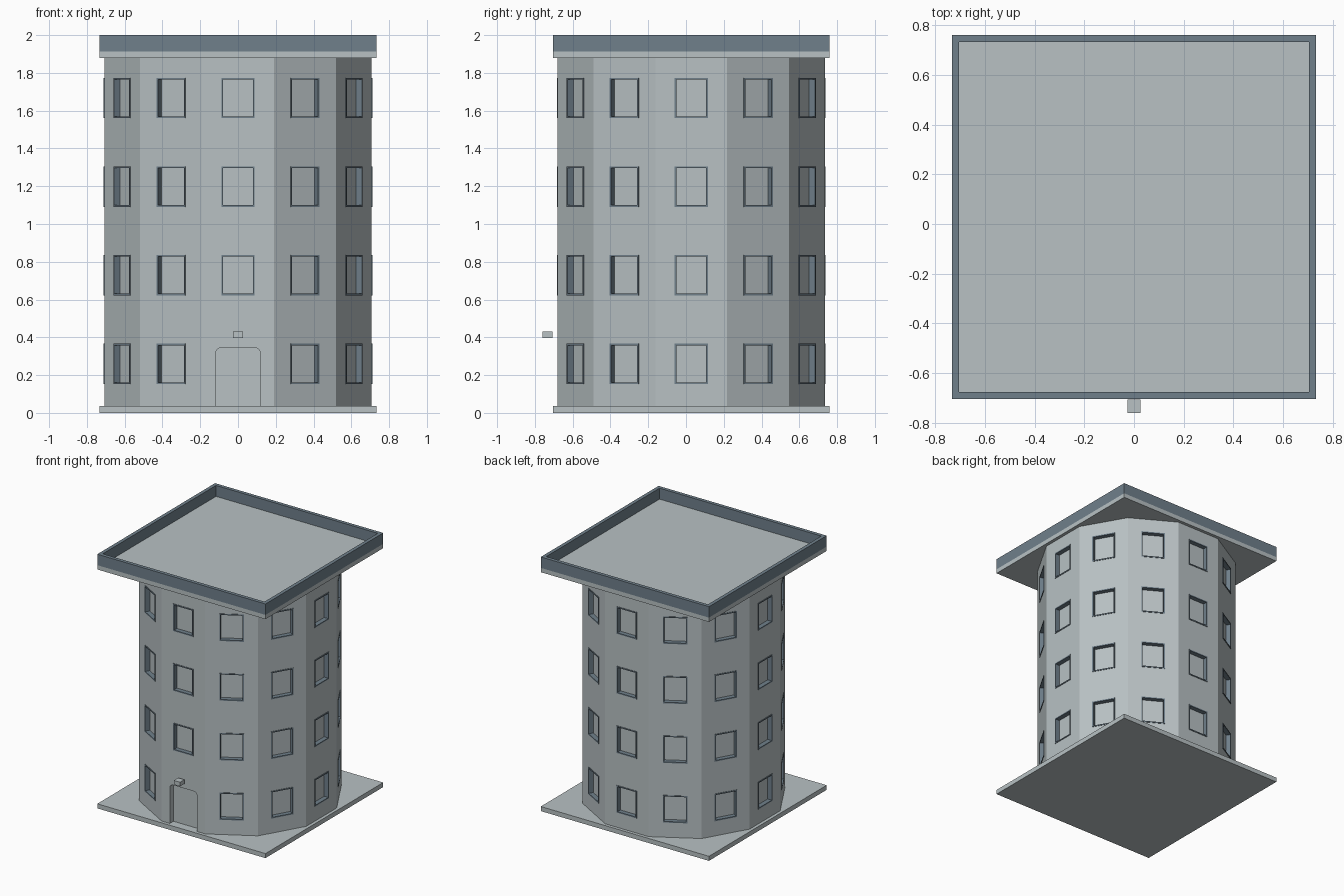
import bpy, bmesh, math
from mathutils import Matrix, Vector

if "Cube" in bpy.data.objects:
    bpy.data.objects.remove(bpy.data.objects["Cube"])

CY = 0.028            # tower axis in y (the lamp sticks out at the front)
HALF = 0.732          # half width of the square slabs
AP = 0.707            # distance from axis to each wall facet
SIDES = 12
FLOORS = [0.26 + 0.469 * i for i in range(4)]
WIN_W, WIN_H, RECESS = 0.176, 0.214, 0.032


def material(name, rgb):
    m = bpy.data.materials.new(name)
    m.diffuse_color = (*rgb, 1)
    m.use_nodes = True
    m.node_tree.nodes["Principled BSDF"].inputs["Base Color"].default_value = m.diffuse_color
    return m


stone = material("pale grey stone", (0.48, 0.535, 0.55))
slate = material("slate blue trim", (0.162, 0.216, 0.26))


def finish(name, bm, mat):
    bmesh.ops.recalc_face_normals(bm, faces=bm.faces)
    me = bpy.data.meshes.new(name)
    bm.to_mesh(me)
    bm.free()
    me.materials.append(mat)
    ob = bpy.data.objects.new(name, me)
    bpy.context.collection.objects.link(ob)
    return ob


def add_box(bm, lo, hi, mat=Matrix()):
    lo, hi = Vector(lo), Vector(hi)
    m = mat @ Matrix.Translation((lo + hi) / 2) @ Matrix.Diagonal((*(hi - lo), 1))
    bmesh.ops.create_cube(bm, size=1, matrix=m)


def add_prism(bm, pts, direction):
    """Extrude a flat outline along a direction."""
    face = bm.faces.new([bm.verts.new(p) for p in pts])
    ext = bmesh.ops.extrude_face_region(bm, geom=[face])
    moved = [v for v in ext["geom"] if isinstance(v, bmesh.types.BMVert)]
    bmesh.ops.translate(bm, verts=moved, vec=direction)


def add_ring(bm, outer, inner, depth):
    """Extrude a rectangular ring; outer and inner are matching corner loops."""
    loops = []
    for off in (Vector(), Vector(depth)):
        for loop in (outer, inner):
            loops.append([bm.verts.new(Vector(p) + off) for p in loop])
    o0, i0, o1, i1 = loops
    for a, b in ((o0, i0), (o1, i1), (o0, o1), (i0, i1)):
        for k in range(4):
            n = (k + 1) % 4
            bm.faces.new((a[k], a[n], b[n], b[k]))


def slab(name, z0, z1):
    bm = bmesh.new()
    add_box(bm, (-HALF, CY - HALF, z0), (HALF, CY + HALF, z1))
    return finish(name, bm, stone)


def facet(k):
    return Matrix.Translation((0, CY, 0)) @ Matrix.Rotation(k * math.tau / SIDES, 4, "Z")


def rect(w, h, z, y):
    return [(sx * w / 2, y, z + sz * h / 2) for sx, sz in ((-1, -1), (1, -1), (1, 1), (-1, 1))]


# Square base and roof slabs
slab("base_slab", 0, 0.036)
slab("roof_slab", 1.88, 1.914)

# Parapet round the roof edge
bm = bmesh.new()
square = lambda h: [(sx * h, CY + sy * h, 1.914) for sx, sy in ((-1, -1), (1, -1), (1, 1), (-1, 1))]
add_ring(bm, square(HALF), square(HALF - 0.028), (0, 0, 0.086))
finish("roof_parapet", bm, slate)

# Twelve-sided tower body
bm = bmesh.new()
R = AP / math.cos(math.pi / SIDES)
add_prism(bm, [(R * math.cos(a), CY + R * math.sin(a), 0.036)
               for a in ((k + 0.5) * math.tau / SIDES for k in range(SIDES))], (0, 0, 1.844))
tower = finish("tower_walls", bm, stone)

# Window openings and their frames
cut = bmesh.new()
frames = bmesh.new()
for k in range(SIDES):
    for i, z in enumerate(FLOORS):
        if k == 0 and i == 0:
            continue          # the doorway takes this place
        add_box(cut, (-WIN_W / 2, -AP - 0.05, z - WIN_H / 2),
                (WIN_W / 2, -AP + RECESS, z + WIN_H / 2), facet(k))
        first = len(frames.verts)
        add_ring(frames, rect(WIN_W, WIN_H, z, -AP - 0.004),
                 rect(WIN_W - 0.018, WIN_H - 0.018, z, -AP - 0.004), (0, RECESS + 0.004, 0))
        frames.verts.ensure_lookup_table()
        bmesh.ops.transform(frames, matrix=facet(k), verts=frames.verts[first:])
finish("window_frames", frames, slate)

# Doorway recess with rounded top corners
W, TOP, RAD = 0.118, 0.345, 0.028
outline = [(-W, 0.036), (W, 0.036)]
for cx, start in ((W - RAD, 0), (RAD - W, 90)):
    for s in range(5):
        a = math.radians(start + s * 22.5)
        outline.append((cx + RAD * math.cos(a), TOP - RAD + RAD * math.sin(a)))
add_prism(cut, [(x, CY - AP - 0.05, z if z > 0.04 else 0.03) for x, z in outline], (0, 0.095, 0))
cutter = finish("opening_cutter", cut, stone)
cutter.hide_render = True
cutter.hide_set(True)

mod = tower.modifiers.new("openings", "BOOLEAN")
mod.operation = "DIFFERENCE"
mod.solver = "EXACT"
mod.object = cutter

# Small lamp above the doorway
bm = bmesh.new()
add_box(bm, (-0.027, -0.76, 0.397), (0.027, -0.706, 0.43))
finish("door_lamp", bm, stone)
